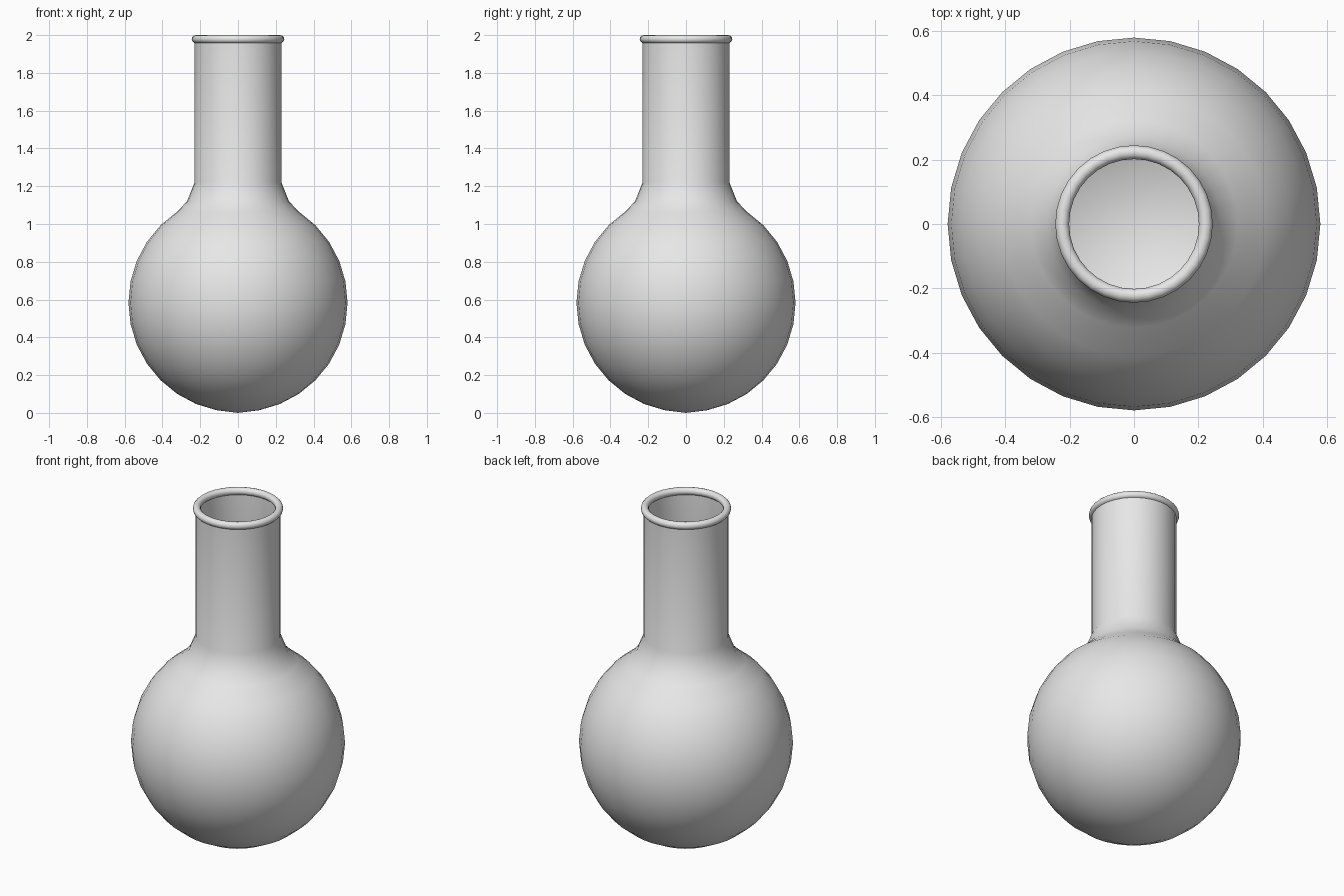
import bpy, bmesh
from math import sin, cos, pi, radians
from mathutils import Vector

cube = bpy.data.objects.get("Cube")
if cube:
    bpy.data.objects.remove(cube, do_unlink=True)

SEGMENTS = 32
CENTRE = 0.583   # height of the bulb's middle
BULB = 0.58      # outer bulb radius
WALL = 0.012

grey = bpy.data.materials.new("Pale grey")
grey.use_nodes = True
colour = (0.8, 0.8, 0.8, 1)
grey.diffuse_color = colour
grey.node_tree.nodes["Principled BSDF"].inputs["Base Color"].default_value = colour


def lathe(name, profile, closed=False):
    """Revolve (radius, height) points around the z axis."""
    bm = bmesh.new()
    verts = [bm.verts.new((r, 0, z)) for r, z in profile]
    pairs = list(zip(verts, verts[1:]))
    if closed:
        pairs.append((verts[-1], verts[0]))
    edges = [bm.edges.new(p) for p in pairs]
    bmesh.ops.spin(bm, geom=verts + edges, cent=Vector(), axis=Vector((0, 0, 1)),
                   angle=2 * pi, steps=SEGMENTS, use_duplicate=False)
    bmesh.ops.remove_doubles(bm, verts=bm.verts, dist=0.0005)
    bmesh.ops.recalc_face_normals(bm, faces=bm.faces)
    mesh = bpy.data.meshes.new(name)
    bm.to_mesh(mesh)
    bm.free()
    mesh.materials.append(grey)
    obj = bpy.data.objects.new(name, mesh)
    bpy.context.collection.objects.link(obj)
    bpy.ops.object.select_all(action='DESELECT')
    obj.select_set(True)
    bpy.context.view_layer.objects.active = obj
    bpy.ops.object.shade_smooth_by_angle(angle=radians(40))
    return obj


def shell(offset):
    """Bulb, flared shoulder and neck, moved inward by the offset."""
    r = BULB - offset
    arc = [(r * sin(i * pi / 16), CENTRE - r * cos(i * pi / 16)) for i in range(14)]
    arc[0] = (0, offset)
    neck = [(0.27, 1.12), (0.23, 1.22), (0.23, 1.98)]
    return arc + [(x - offset, z) for x, z in neck]


# Thin-walled flask body: outside up, then inside back down
lathe("flask_body", shell(0) + shell(WALL)[::-1])

# Rolled lip around the mouth
LIP = 0.0215
lathe("rolled_lip", [(0.2235 + LIP * cos(a * pi / 6), 2 - LIP + LIP * sin(a * pi / 6))
                     for a in range(12)], closed=True)
